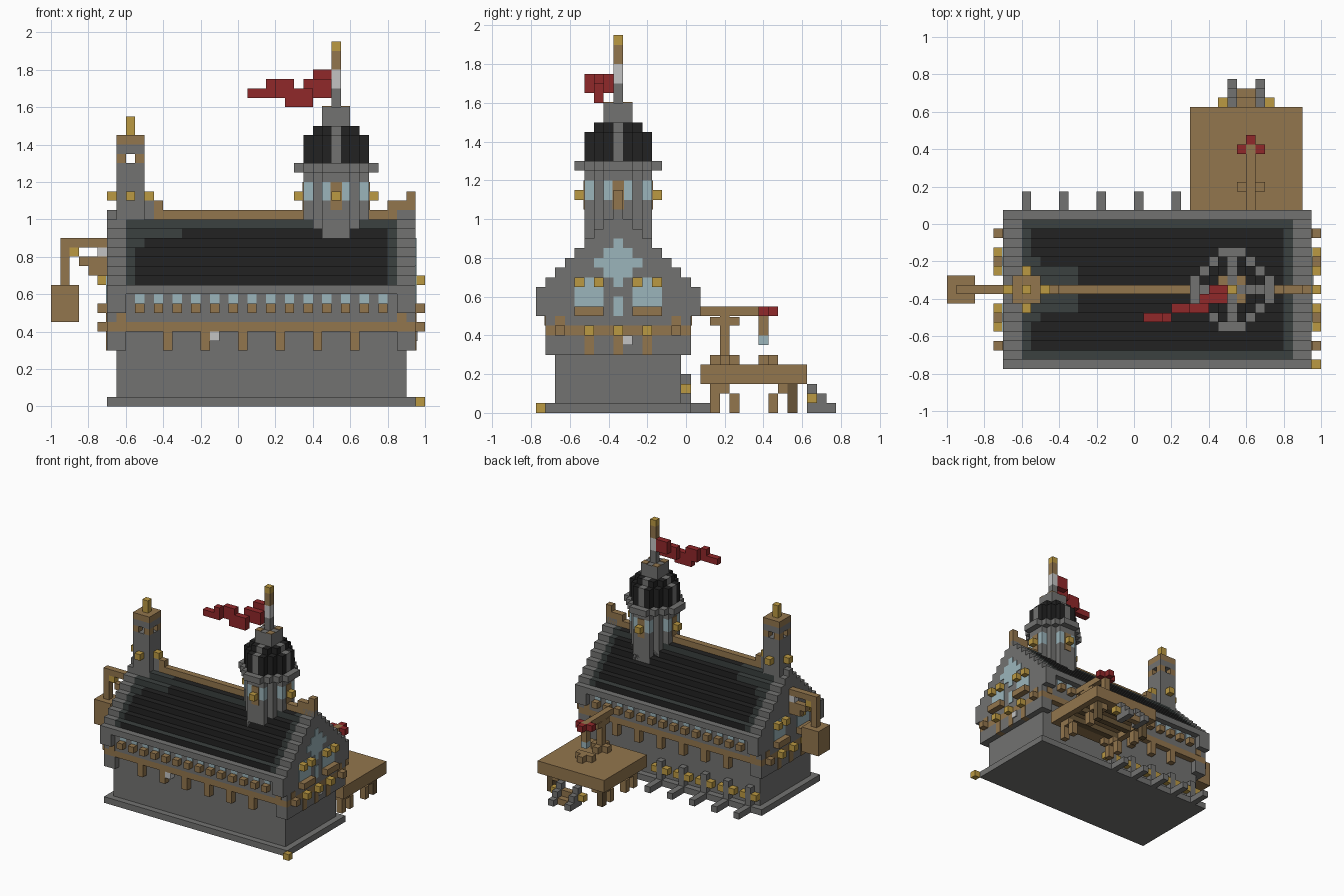
import bpy
import bmesh

cube = bpy.data.objects.get("Cube")
if cube:
    bpy.data.objects.remove(cube)

UNIT = 0.05          # size of one building block
RIDGE_Y = -0.35      # depth of the hall's centre line
SIDES = (-1, 1)


def material(name, *rgb):
    mat = bpy.data.materials.new(name)
    mat.use_nodes = True
    colour = (*rgb, 1)
    mat.diffuse_color = colour
    mat.node_tree.nodes["Principled BSDF"].inputs["Base Color"].default_value = colour
    return mat


stone = material("grey stone", .17, .17, .165)
black = material("black tile", .016, .016, .016)
slate = material("dark slate", .043, .052, .05)
wood = material("brown wood", .29, .18, .075)
dark_wood = material("dark wood", .14, .09, .04)
gold = material("gold", .5, .32, .055)
glass = material("pale blue glass", .33, .46, .5)
red = material("red cloth", .28, .021, .023)
white = material("pale lamp", .55, .55, .55)


def part(name, mat, blocks, paint=None, second=None):
    """Blocks are x start, y centre, z start, width, depth, height in units."""
    bm = bmesh.new()
    for x, y, z, w, d, h in blocks:
        made = bmesh.ops.create_cube(bm, size=1)
        for v in made["verts"]:
            v.co.x = (x + (v.co.x + .5) * w) * UNIT
            v.co.y = RIDGE_Y + (y + v.co.y * d) * UNIT
            v.co.z = (z + (v.co.z + .5) * h) * UNIT
    bm.normal_update()
    mesh = bpy.data.meshes.new(name)
    mesh.materials.append(mat)
    if second:
        mesh.materials.append(second)
        for f in bm.faces:
            f.material_index = int(paint(f.normal))
    bm.to_mesh(mesh)
    bm.free()
    obj = bpy.data.objects.new(name, mesh)
    bpy.context.collection.objects.link(obj)
    return obj


def octagon(radius, reach, z, h, keep=lambda i, j: True):
    """Cells of a stepped round tower layer centred on the turret."""
    cells = range(-radius, radius + 1)
    return [(10 + i, j, z, 1, 1, h) for i in cells for j in cells
            if abs(i) + abs(j) <= reach and keep(i, j)]


# Hall walls
part("plinth", stone, [(-14, 0, 0, 33, 15, 1)])
part("lower_wall", stone, [(-13, 0, 1, 31, 13, 7)])
part("timber_band", wood, [(-14, 0, 8, 33, 15, 1)])
part("upper_wall", stone, [(-12, 0, 9, 29, 15, 3)])
part("eaves", stone, [(-12, 0, 12, 29, 17, 1)])
for name, x in (("left_gable", 17), ("right_gable", -14)):
    steps = [(x, 0, 12 + k, 2, 17 - 2 * k, 1) for k in range(9)]
    part(name, stone, steps + [(x, 0, 6, 2, 15, 2), (x, 0, 9, 2, 15, 1), (x, 0, 10, 2, 17, 2)])

# Stepped roof with a slate border
for k in range(1, 8):
    depth = 17 - 2 * k
    start = -6 if k > 5 else -10 if k == 5 else -11
    part("roof_border", slate, [(-12, 0, 12 + k, start + 12, depth, 1),
                                (16, 0, 12 + k, 1, depth, 1)])
    if k == 1:
        rule = lambda n: n.z > .5
    elif k == 7:
        rule = lambda n: abs(n.y) > .5
    else:
        rule = lambda n: False
    part("roof_row", black, [(start, 0, 12 + k, 16 - start, depth, 1)], rule, slate)
part("ridge_beam", wood, [(-9, 0, 20, 25, 1, 1), (-9, 0, 21, 1, 1, 1),
                          (16, 0, 20, 3, 1, 2), (18, 0, 22, 1, 1, 1)])

# Long side windows, boxes, brackets and corner braces
slots = range(-11, 17, 2)
part("side_windows", glass, [(x, s * 7.5, 11, 1, .2, 1) for x in slots for s in SIDES])
part("window_boxes", wood, [(x, s * 8, 10, 1, 1, 1) for x in slots for s in SIDES])
part("side_brackets", wood, [(x, s * 7, 6, 1, 1, 2) for x in range(-8, 13, 4) for s in SIDES])
part("corner_braces", wood, [(x, s * 7.5, 9, 1, .2, 1) for x in (-13, 17) for s in SIDES])
part("front_lamp", white, [(-3, -7, 7, 1, 1, 1)])

# Gable end windows, sills, torches and brackets
for face, out in ((19, 19), (-14, -15)):
    x = face - .1
    part("gable_windows", glass, [(x, s * 3, 11, .2, 3, 3) for s in SIDES])
    part("gable_sills", wood, [(out, s * 3, 10, 1, 3, 1) for s in SIDES])
    part("gable_torches", gold, [(out, s * y, 13, 1, 1, 1) for y in (2, 4) for s in SIDES])
    part("band_studs", gold, [(out, y, 8, 1, 1, 1) for y in (-3, 0, 3)])
    part("gable_brackets", wood, [(face - (face > 0), y, 6, 1.1, 1, 2) if face > 0
                                  else (face - .1, y, 6, 1, 1, 2) for y in (-3, 0, 3)])
    part("band_ends", wood, [(out, s * 6, 8, 1, 1, 1) for s in SIDES])
    part("band_braces", wood, [(x, s * 6, 9, .2, 1, 1) for s in SIDES])
rose = [(18.9, 0, 13 + k, .2, w, 1) for k, w in enumerate((1, 3, 5, 3, 1))]
part("rose_window", glass, rose + [(18.9, 0, 10, .2, 1, 2)])
part("gable_lamp", white, [(19, 1, 7, .2, 1, 1)])
part("corner_stud", gold, [(19, -8, 0, 1, 1, 1)])

# Hanging sign on the right end
part("sign_bracket", wood, [(-19, 0, 17, 5, 1, 1), (-19, 0, 13, 1, 1, 4),
                            (-17, 0, 15, 1, 1, 1), (-16, 0, 14, 2, 1, 2)])
part("sign_board", wood, [(-20, 0, 9, 3, 3, 4)])
part("sign_stud", gold, [(-18, 0, 16, 1, 1, 1)])
part("sign_lamp", white, [(-15, 0, 16, 1, 1, 1)])

# Bell turret on the right end
part("bell_turret", stone, [(-13, 0, 17, 3, 3, 9), (-13, 0, 27, 3, 3, 1),
                            (-10, 0, 20, 1, 1, 2)])
part("bell_posts", wood, [(x, s, 26, 1, 1, 1) for x in (-13, -11) for s in SIDES])
part("bell_cap", wood, [(-13, 0, 28, 3, 3, 1)])
part("bell_finial", gold, [(-12, 0, 29, 1, 1, 2)])
part("bell_torches", gold, [(x, 0, 22, 1, 1, 1) for x in (-14, -10)]
     + [(-12, s * 2, 22, 1, 1, 1) for s in SIDES])

# Round tower
pane = lambda i, j: {abs(i), abs(j)} == {1, 3}
part("tower_shaft", stone, octagon(3, 4, 15, 7) + octagon(3, 4, 24, 1))
part("tower_window_wall", stone, octagon(3, 4, 22, 2, lambda i, j: not pane(i, j)))
part("tower_windows", glass, octagon(3, 4, 22, 2, pane))
part("tower_cornice", stone, octagon(4, 5, 25, 1))
ring = octagon(4, 4, 22, 1, lambda i, j: i * j == 0 and abs(i + j) == 4)
part("tower_torches", gold, ring)
part("torch_holders", wood, [(9.9 + i, j, 21, 1.2, 1.2, 3) for i, j in
                             ((3, 0), (-3, 0), (0, 3), (0, -3))])

# Domed top with stone ribs
rib = lambda i, j: i == 0 or j == 0
for radius, reach, z, h in ((3, 4, 26, 3), (2, 3, 29, 1)):
    part("dome_tiles", black, octagon(radius, reach, z, h, lambda i, j: not rib(i, j)))
    part("dome_ribs", stone, octagon(radius, reach, z, h, rib))
part("dome_neck", stone, octagon(1, 2, 30, 2))
part("neck_corners", wood, [(x, s, 31.9, 1, 1, .2) for x in (9, 11) for s in SIDES])
part("spire", stone, [(10, 0, 32, 1, 1, 2)])
part("spire_collar", white, [(10, 0, 34, 1, 1, 2)])
part("spire_pole", wood, [(10, 0, 36, 1, 1, 2)])
part("spire_tip", gold, [(10, 0, 38, 1, 1, 1)])

# Waving pennant
part("pennant", red, [(8, 0, 34, 2, 1, 2), (7, -1, 33, 3, 1, 2), (6, -2, 32, 2, 1, 2),
                      (4, -2, 33, 2, 1, 2), (5, -2, 32, 1, 1, 1), (3, -3, 33, 1, 1, 2),
                      (1, -3, 33, 2, 1, 1)])

# Rear ground beams, buttresses and torches
beams = range(-12, 6, 4)
part("ground_beams", stone, [(x, 9, 0, 1, 3, 1) for x in beams])
part("rear_buttresses", stone, [(x, 7, 1, 1, 1, 3) for x in beams])
part("rear_torches", gold, [(x + s, 7, 2, 1, 1, 1) for x in beams for s in SIDES])

# Raised platform behind the hall
part("deck", wood, [(6, 14, 4, 12, 11, 1)])
part("deck_rim", wood, [(x, 14, 3, 1, 11, 1) for x in (6, 17)]
     + [(6, y, 3, 12, 2, 1) for y in (9.5, 18.5)])
part("deck_joists", dark_wood, [(7, y, 3, 10, 1, .9) for y in (11, 14, 17)])
part("deck_near_legs", wood, [(x, 10, 0, 1, 1, 3) for x in (7, 16)])
part("deck_far_legs", dark_wood, [(x, 18, 0, 1, 1, 3) for x in (7, 16)])
part("deck_braces", wood, [(x, 14 + s * o, z, 1, 1, 1) for x in (7, 16) for s in SIDES
                           for o, z in ((3, 2), (2, 1), (2, 0))])
part("cross_braces", wood, [(x, y, 2, 1, 1, 1) for x in (8, 15) for y in (10, 18)])
part("stair_rails", stone, [(x, 20 + k, 0, 1, 1, 3 - k) for x in (10, 13) for k in range(3)])
part("stair_treads", wood, [(11, 20 + k, 1 - k, 2, 1, 1) for k in range(2)])
part("stair_torches", gold, [(x, 20, 1, 1, 1, 1) for x in (9, 14)])

# Post, arm and hanging lantern
part("post", wood, [(12, 11, 5, 1, 1, 6), (11, 11, 5, 3, 1, 1), (12, 11, 5, 1, 3, 1)])
part("arm", wood, [(12, 12, 10, 1, 7, 1), (12, 11, 9, 1, 3, .9)])
part("rope", wood, [(12, 15, 8, 1, 1, 2)])
part("lantern", glass, [(12, 15, 7, 1, 1, 1)])
part("stool", wood, [(11, 15, 5, 3, 1, 1), (12, 15.5, 5, 1, 2, 1)])
part("arm_cloth", red, [(11, 15, 10, 1, 1, 1), (13, 15, 10, 1, 1, 1), (12, 16, 10, 1, 1, 1)])
